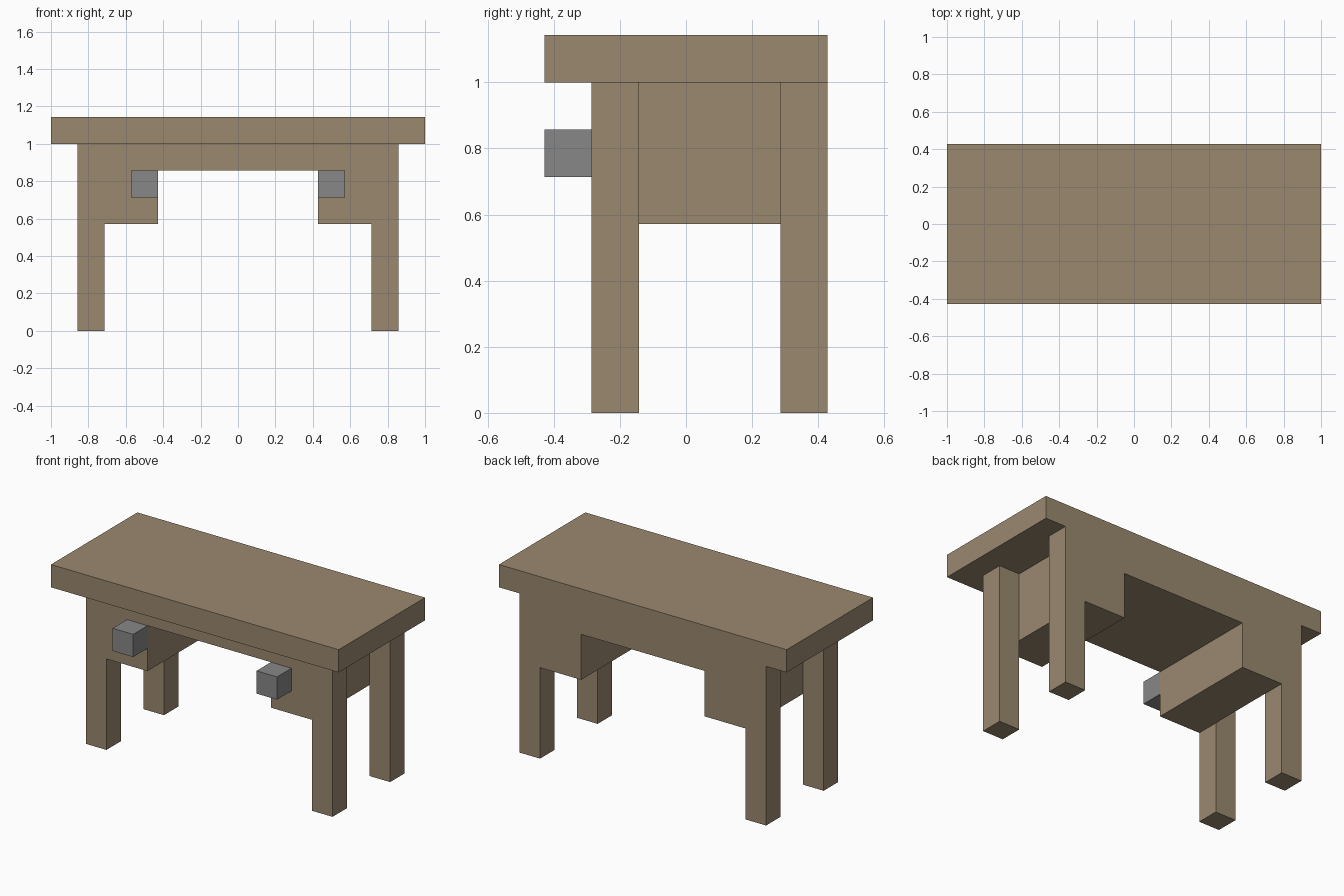
import bpy
import bmesh

if "Cube" in bpy.data.objects:
    bpy.data.objects.remove(bpy.data.objects["Cube"], do_unlink=True)

U = 1 / 7  # building unit: every part sits on this grid


def make_material(name, color):
    mat = bpy.data.materials.new(name)
    mat.use_nodes = True
    mat.diffuse_color = color
    bsdf = next(n for n in mat.node_tree.nodes if n.type == 'BSDF_PRINCIPLED')
    bsdf.inputs["Base Color"].default_value = color
    return mat


wood = make_material("wood", (0.323, 0.250, 0.159, 1))
metal = make_material("grey metal", (0.242, 0.242, 0.242, 1))


def extrude_profile(name, profile, y0, y1, mat):
    """Extrude an x-z outline, in grid units, from y0 to y1."""
    bm = bmesh.new()
    face = bm.faces.new([bm.verts.new((x * U, y0 * U, z * U)) for x, z in profile])
    new = bmesh.ops.extrude_face_region(bm, geom=[face])["geom"]
    verts = [v for v in new if isinstance(v, bmesh.types.BMVert)]
    bmesh.ops.translate(bm, verts=verts, vec=(0, (y1 - y0) * U, 0))
    bmesh.ops.recalc_face_normals(bm, faces=bm.faces)
    mesh = bpy.data.meshes.new(name)
    bm.to_mesh(mesh)
    bm.free()
    mesh.materials.append(mat)
    obj = bpy.data.objects.new(name, mesh)
    bpy.context.collection.objects.link(obj)
    return obj


def box(name, x, y, z, mat):
    outline = [(x[0], z[0]), (x[1], z[0]), (x[1], z[1]), (x[0], z[1])]
    return extrude_profile(name, outline, y[0], y[1], mat)


# Desk top, overhanging the front and both ends
box("desk_top", (-7, 7), (-3, 3), (7, 8), wood)

# Two drawer cases joined by a shallow apron over the knee space
extrude_profile("drawer_case",
                [(-5, 4), (-3, 4), (-3, 6), (3, 6), (3, 4), (5, 4), (5, 7), (-5, 7)],
                -2, 3, wood)

# Legs and drawer handles on each side
for side, s in (("left", 1), ("right", -1)):
    leg_x = sorted((5 * s, 6 * s))
    box(f"front_leg_{side}", leg_x, (-2, -1), (0, 7), wood)
    box(f"back_leg_{side}", leg_x, (2, 3), (0, 7), wood)
    box(f"drawer_handle_{side}", sorted((3 * s, 4 * s)), (-3, -2), (5, 6), metal)
